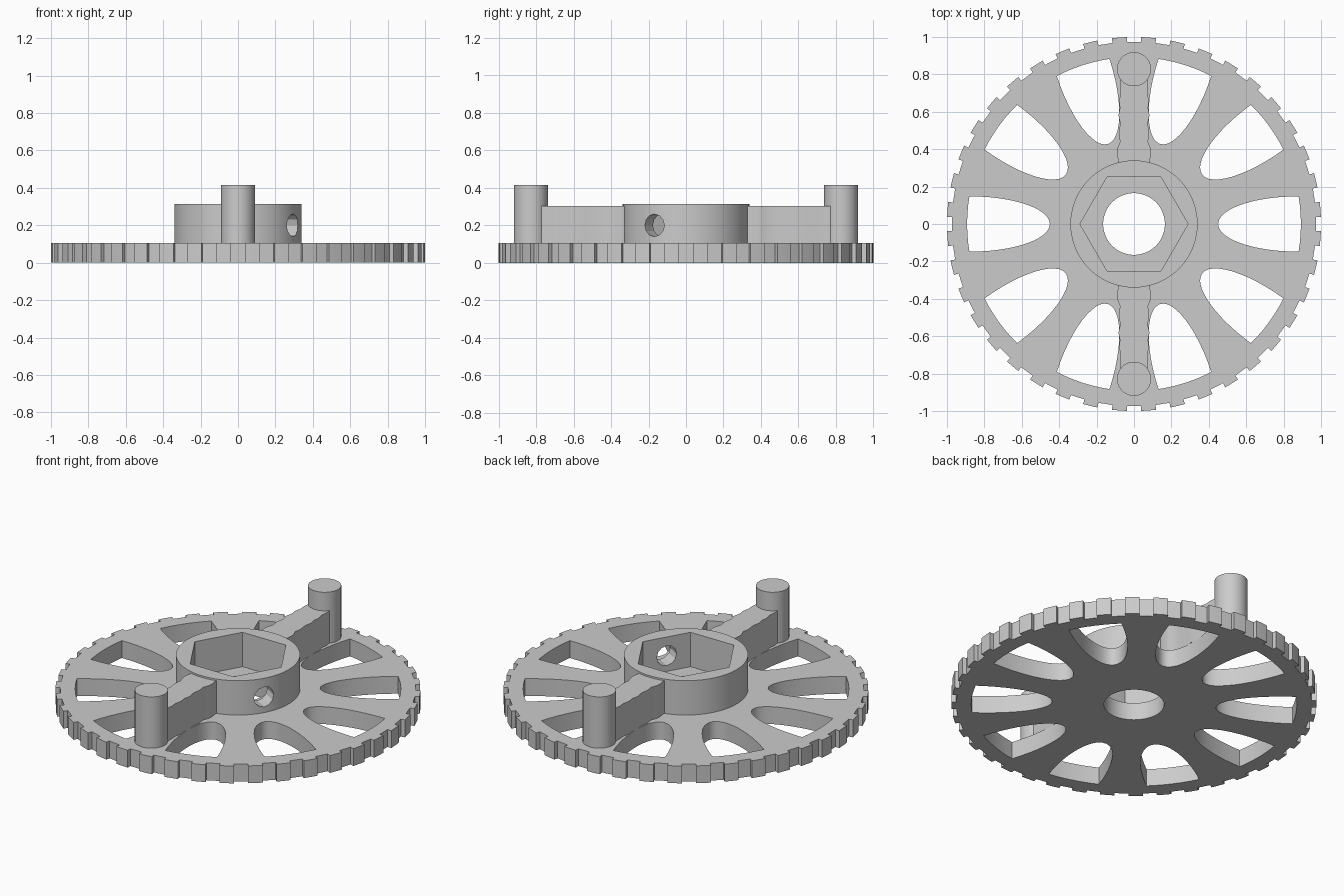
import bpy, bmesh
from math import sin, cos, pi, radians, hypot, atan2
from mathutils import Matrix

cube = bpy.data.objects.get("Cube")
if cube:
    bpy.data.objects.remove(cube, do_unlink=True)

gray = bpy.data.materials.new("plain_gray")
gray.use_nodes = True
COLOR = (0.6, 0.6, 0.6, 1)
gray.diffuse_color = COLOR
gray.node_tree.nodes["Principled BSDF"].inputs["Base Color"].default_value = COLOR

PLATE_TOP = 0.105
HUB_TOP = 0.313


def circle(r, n=64, cx=0, cy=0):
    return [(cx + r * cos(2 * pi * i / n), cy + r * sin(2 * pi * i / n)) for i in range(n)]


def turn(points, angle):
    c, s = cos(angle), sin(angle)
    return [(x * c - y * s, x * s + y * c) for x, y in points]


def activate(obj):
    bpy.ops.object.select_all(action='DESELECT')
    obj.select_set(True)
    bpy.context.view_layer.objects.active = obj


def extrude(name, loops, z0, z1):
    """Solid from an outer outline with hole outlines, between two heights."""
    curve = bpy.data.curves.new(name, 'CURVE')
    curve.dimensions = '2D'
    curve.fill_mode = 'BOTH'
    curve.extrude = (z1 - z0) / 2
    for loop in loops:
        spline = curve.splines.new('POLY')
        spline.points.add(len(loop) - 1)
        for p, (x, y) in zip(spline.points, loop):
            p.co = (x, y, 0, 1)
        spline.use_cyclic_u = True
    obj = bpy.data.objects.new(name, curve)
    bpy.context.collection.objects.link(obj)
    activate(obj)
    bpy.ops.object.convert(target='MESH')
    obj = bpy.context.view_layer.objects.active
    obj.name = name
    bm = bmesh.new()
    bm.from_mesh(obj.data)
    bmesh.ops.translate(bm, verts=bm.verts, vec=(0, 0, (z0 + z1) / 2))
    bmesh.ops.remove_doubles(bm, verts=bm.verts, dist=0.0002)
    bmesh.ops.recalc_face_normals(bm, faces=bm.faces)
    bm.to_mesh(obj.data)
    bm.free()
    obj.data.materials.clear()
    obj.data.materials.append(gray)
    return obj


def smooth(obj):
    activate(obj)
    bpy.ops.object.shade_smooth_by_angle(angle=radians(25))


# Wheel plate: notched rim, ten tapered slots and a centre bore
TEETH = 40
rim = []
for i in range(TEETH):
    notch = [(0.974, -0.038), (0.974, 0.038)]
    tooth = [(cos(radians(a)), sin(radians(a))) for a in (2.2, 3.7, 5.3, 6.8)]
    rim += turn(notch + tooth, 2 * pi * i / TEETH)

slot = []
for i in range(25):
    t = -pi / 2 + pi * i / 24
    slot.append((0.88 - 0.43 * cos(t), 0.148 * sin(t)))
reach, spread = hypot(*slot[-1]), atan2(0.148, 0.88)
for i in range(1, 6):
    a = spread * (1 - i / 3)
    slot.append((reach * cos(a), reach * sin(a)))

slots = [turn(slot, 2 * pi * i / 10) for i in range(10)]
smooth(extrude("wheel_plate", [rim, circle(0.165)] + slots, 0, PLATE_TOP))

# Hub ring with a hexagonal pocket
hub = extrude("hub", [circle(0.34, 72), circle(0.289, 6)], PLATE_TOP, HUB_TOP)

# Set screw hole through one flat of the hub
bm = bmesh.new()
bmesh.ops.create_cone(bm, cap_ends=True, segments=12, radius1=0.06, radius2=0.06, depth=0.25)
direction = Matrix.Rotation(radians(-30), 4, 'Z')
bm.transform(direction @ Matrix.Translation((0.3, 0, 0.2)) @ Matrix.Rotation(pi / 2, 4, 'Y'))
mesh = bpy.data.meshes.new("screw_hole_cutter")
bm.to_mesh(mesh)
bm.free()
mesh.materials.append(gray)
cutter = bpy.data.objects.new("screw_hole_cutter", mesh)
cutter.hide_render = True
bpy.context.collection.objects.link(cutter)
activate(hub)
cut = hub.modifiers.new("screw_hole", 'BOOLEAN')
cut.operation = 'DIFFERENCE'
cut.solver = 'EXACT'
cut.object = cutter
bpy.ops.object.modifier_apply(modifier=cut.name)
bpy.data.objects.remove(cutter, do_unlink=True)
smooth(hub)

# Rippled arms and upright pins, front and back
half_arm = [(0.085, 0.31), (0.085, 0.34), (0.091, 0.38), (0.087, 0.41), (0.075, 0.44),
            (0.081, 0.48), (0.074, 0.54), (0.083, 0.58), (0.075, 0.62), (0.08, 0.66),
            (0.071, 0.7), (0.075, 0.74), (0.07, 0.78), (0.07, 0.82)]
arm = half_arm + [(-x, y) for x, y in reversed(half_arm)]
for name, angle in (("back", 0), ("front", pi)):
    extrude(name + "_arm", [turn(arm, angle)], PLATE_TOP, 0.303)
    smooth(extrude(name + "_pin", [turn(circle(0.091, 40, 0, 0.828), angle)], PLATE_TOP, 0.415))
